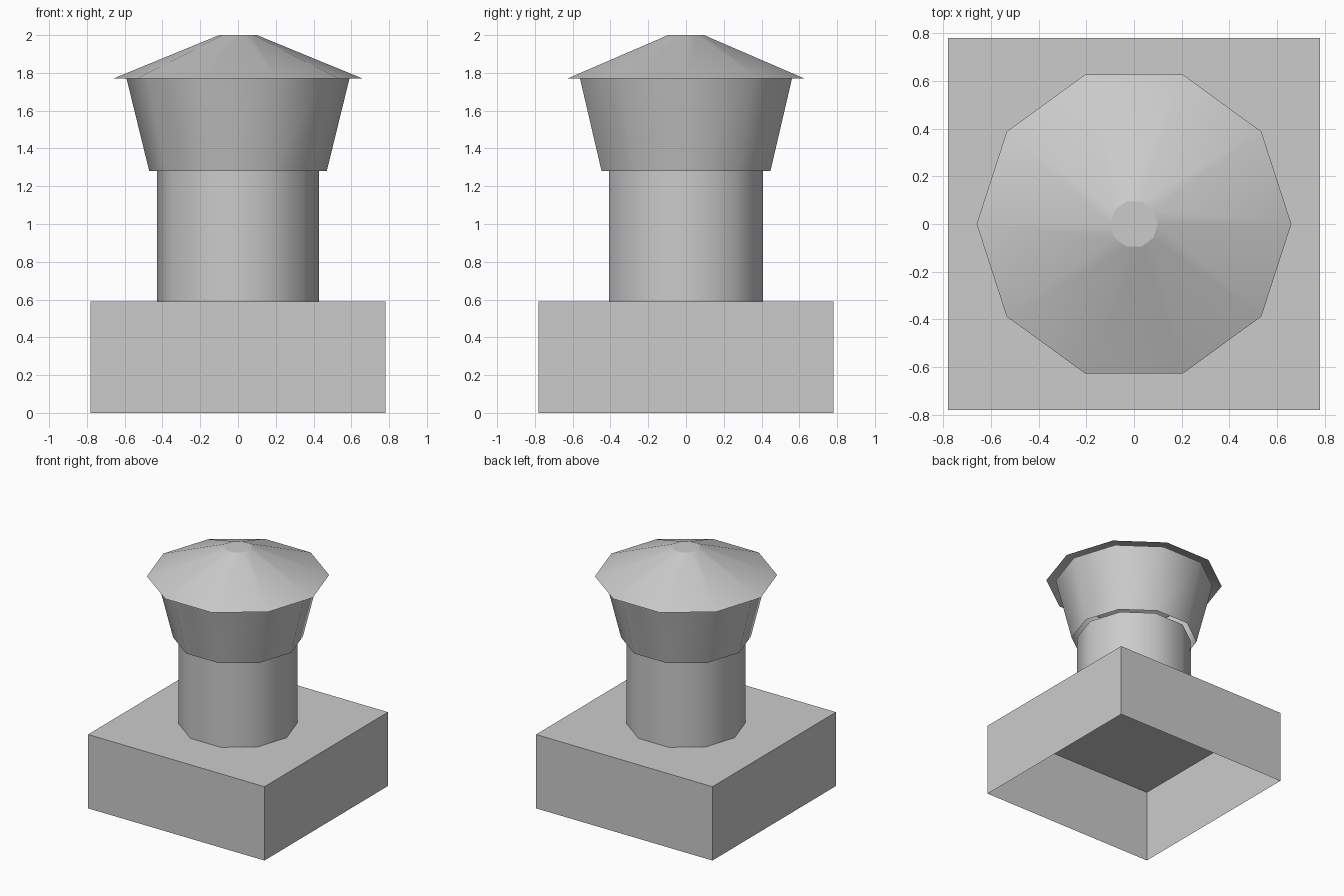
import bpy, bmesh, math

if "Cube" in bpy.data.objects:
    bpy.data.objects.remove(bpy.data.objects["Cube"])

grey = bpy.data.materials.new("light_grey")
grey.diffuse_color = (0.6, 0.6, 0.6, 1)
grey.use_nodes = True
grey.node_tree.nodes["Principled BSDF"].inputs["Base Color"].default_value = grey.diffuse_color
SIDES = 10


def finish(name, bm):
    mesh = bpy.data.meshes.new(name)
    bm.to_mesh(mesh)
    bm.free()
    mesh.materials.append(grey)
    obj = bpy.data.objects.new(name, mesh)
    bpy.context.collection.objects.link(obj)
    return obj


def tapered_shell(name, r0, z0, r1, z1, cap=False):
    """Open ten-sided sleeve, smooth around, with an optional flat top."""
    bm = bmesh.new()
    rings = []
    for r, z in ((r0, z0), (r1, z1)):
        rings.append([bm.verts.new((r * math.cos(math.tau * i / SIDES),
                                    r * math.sin(math.tau * i / SIDES), z))
                      for i in range(SIDES)])
    low, high = rings
    for i in range(SIDES):
        j = (i + 1) % SIDES
        bm.faces.new((low[i], low[j], high[j], high[i])).smooth = True
    if cap:
        # separate rim vertices keep the cap flat shaded
        bm.faces.new([bm.verts.new(v.co) for v in high])
    return finish(name, bm)


# Square base, open underneath
bm = bmesh.new()
bmesh.ops.create_cube(bm, size=1)
for v in bm.verts:
    v.co = (v.co.x * 1.56, v.co.y * 1.56, (v.co.z + 0.5) * 0.59)
bm.normal_update()
bmesh.ops.delete(bm, geom=[f for f in bm.faces if f.normal.z < -0.5],
                 context='FACES_ONLY')
finish("base", bm)

# Column, flared collar and shallow roof
tapered_shell("column", 0.43, 0.59, 0.43, 1.28)
tapered_shell("collar", 0.47, 1.28, 0.59, 1.77)
tapered_shell("roof", 0.66, 1.77, 0.10, 2.0, cap=True)
